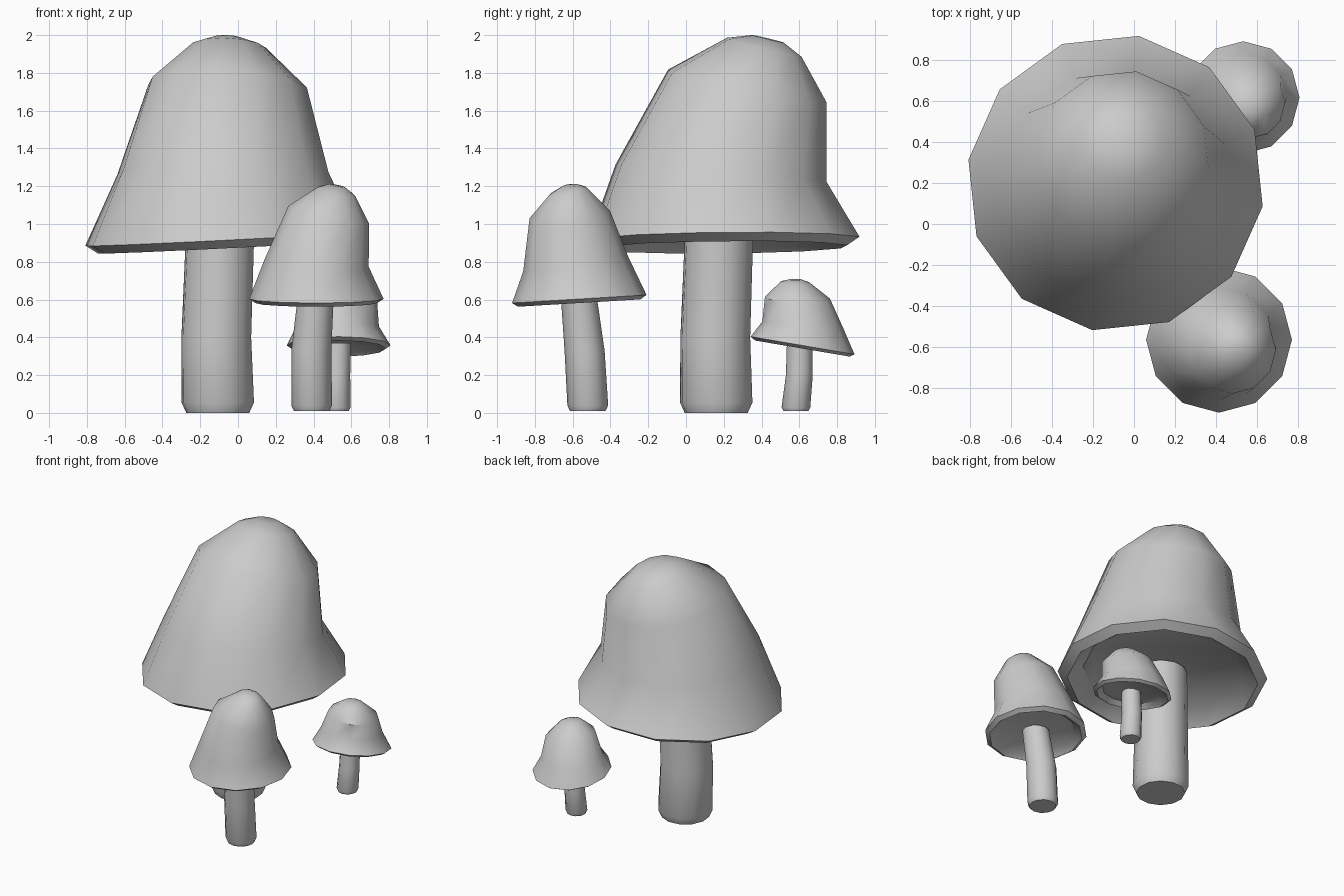
import bpy, bmesh, math

SIDES = 12


def loft(name, rings, phase=0.0):
    """Skin tilted circular rings (x, y, z, radius, slope_x, slope_y) and cap both ends."""
    bm = bmesh.new()
    loops = []
    for x, y, z, r, sx, sy in rings:
        loop = []
        for i in range(SIDES):
            a = math.radians(phase) + 2 * math.pi * i / SIDES
            dx, dy = r * math.cos(a), r * math.sin(a)
            loop.append(bm.verts.new((x + dx, y + dy, z + sx * dx + sy * dy)))
        loops.append(loop)
    for a, b in zip(loops, loops[1:]):
        for i in range(SIDES):
            j = (i + 1) % SIDES
            bm.faces.new((a[i], a[j], b[j], b[i]))
    bm.faces.new(loops[0][::-1])
    bm.faces.new(loops[-1])
    bmesh.ops.recalc_face_normals(bm, faces=bm.faces)
    me = bpy.data.meshes.new(name)
    bm.to_mesh(me)
    bm.free()
    ob = bpy.data.objects.new(name, me)
    bpy.context.collection.objects.link(ob)
    bpy.ops.object.select_all(action='DESELECT')
    ob.select_set(True)
    bpy.context.view_layer.objects.active = ob
    bpy.ops.object.shade_smooth_by_angle(angle=math.radians(40))
    return ob


def mushroom(name, cap, stem, phase=0.0):
    # cap: recessed underside, rolled lip, then the bell from the rim upwards
    x, y, z, r, sx, sy = cap[0]
    lip = 0.06 * r
    under = [(x, y, z + lip, 0.76 * r, sx, sy),
             (x, y, z - lip, 0.91 * r, sx, sy)]
    loft(name + "_cap", under + cap, phase)
    # stem: slightly bent column with a chamfered foot
    bx, by, _, br = stem[0]
    foot = [(bx, by, 0.01 * (br < 0.15), br * 0.87, 0, 0)]
    loft(name + "_stem", foot + [s + (0, 0) for s in stem], phase)


mushroom("large_mushroom",
         [(-0.09, 0.20, 0.92, 0.727, 0.05, 0.01),
          (-0.08, 0.185, 1.27, 0.565, 0.0, -0.08),
          (-0.055, 0.325, 1.73, 0.425, -0.05, -0.2),
          (-0.05, 0.415, 1.935, 0.2, -0.05, -0.25),
          (-0.06, 0.435, 1.98, 0.085, -0.03, -0.24)],
         [(-0.107, 0.16, 0.055, 0.194),
          (-0.115, 0.155, 0.40, 0.187),
          (-0.095, 0.175, 0.95, 0.183)], phase=-9)

mushroom("medium_mushroom",
         [(0.415, -0.565, 0.603, 0.356, 0.0, 0.06),
          (0.415, -0.585, 0.79, 0.277, -0.06, 0.15),
          (0.48, -0.615, 1.05, 0.213, -0.22, 0.09),
          (0.52, -0.625, 1.172, 0.1, -0.22, 0.2),
          (0.525, -0.612, 1.203, 0.042, -0.2, 0.1)],
         [(0.39, -0.52, 0.04, 0.108),
          (0.388, -0.537, 0.33, 0.106),
          (0.412, -0.568, 0.62, 0.095)])

mushroom("small_mushroom",
         [(0.533, 0.617, 0.357, 0.275, 0.0, -0.17),
          (0.53, 0.62, 0.462, 0.216, -0.02, -0.1),
          (0.565, 0.59, 0.61, 0.172, -0.15, -0.03),
          (0.575, 0.578, 0.69, 0.08, -0.15, -0.03),
          (0.575, 0.578, 0.706, 0.034, -0.1, 0.0)],
         [(0.52, 0.582, 0.03, 0.076),
          (0.523, 0.6, 0.2, 0.071),
          (0.53, 0.602, 0.37, 0.068)])
